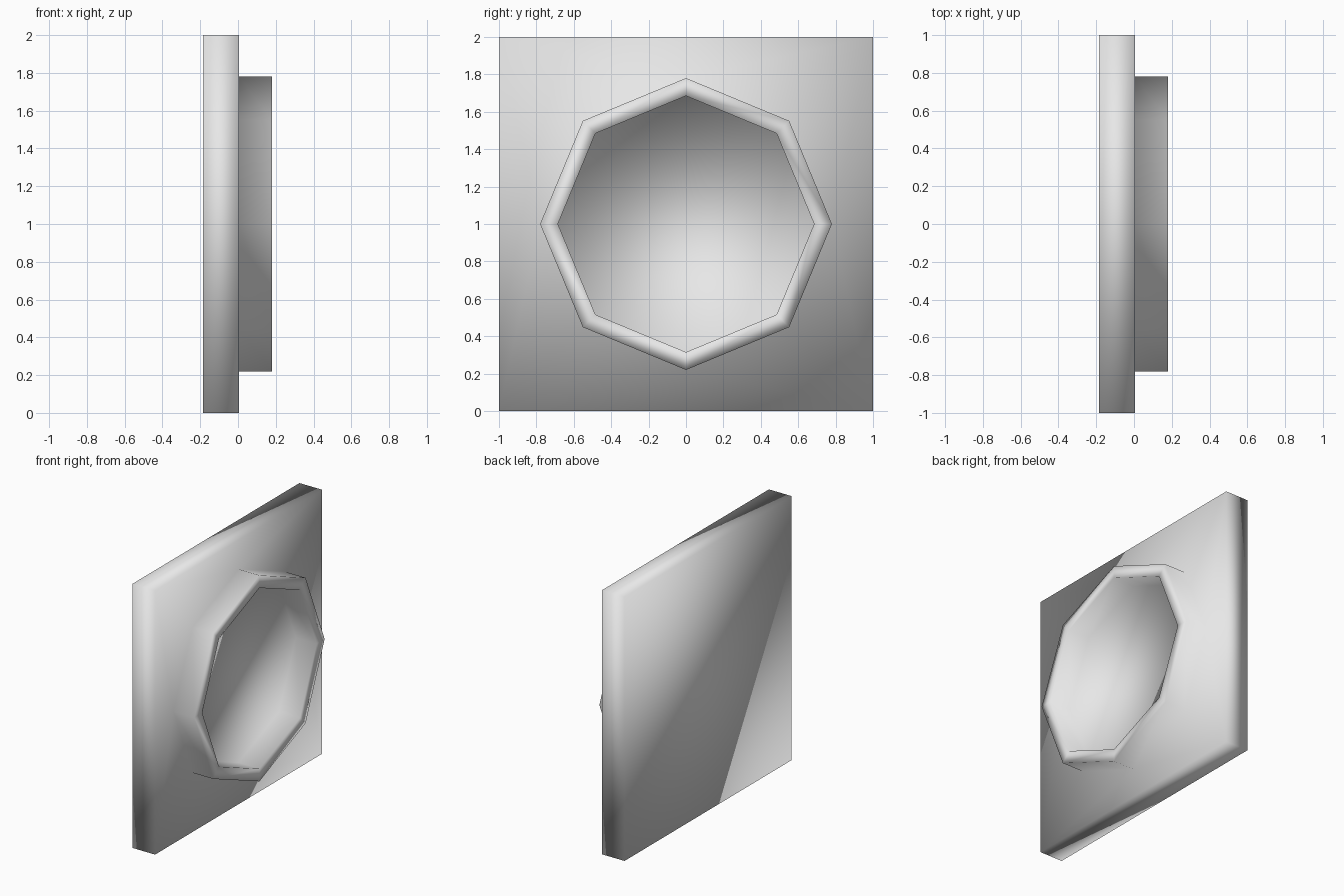
import bpy, bmesh, math

if "Cube" in bpy.data.objects:
    bpy.data.objects.remove(bpy.data.objects["Cube"])

# Main dimensions (the panel faces +x)
BACK, FRONT, RIM = -0.185, 0.005, 0.18
R_OUT, R_IN, FLOOR = 0.78, 0.685, 0.005

grey = bpy.data.materials.new("plain grey")
grey.diffuse_color = (0.8, 0.8, 0.8, 1)
grey.use_nodes = True
grey.node_tree.nodes["Principled BSDF"].inputs["Base Color"].default_value = grey.diffuse_color

bm = bmesh.new()


def loop(x, radius, sides, turn=0.0):
    """Ring of vertices around the x axis."""
    step = 2 * math.pi / sides
    return [bm.verts.new((x, radius * math.cos(turn + i * step),
                          1 + radius * math.sin(turn + i * step)))
            for i in range(sides)]


def bridge(a, b):
    n = len(a)
    for i in range(n):
        j = (i + 1) % n
        bm.faces.new((a[i], a[j], b[j], b[i]))


# Square slab
corner = math.sqrt(2)
back = loop(BACK, corner, 4, math.pi / 4)
front = loop(FRONT, corner, 4, math.pi / 4)
bm.faces.new(back[::-1])
bridge(back, front)

# Octagonal collar: outer wall, rim, inner wall and floor
base = loop(FRONT, R_OUT, 8)
outer = loop(RIM, R_OUT, 8)
inner = loop(RIM, R_IN, 8)
floor = loop(FLOOR, R_IN, 8)
for a, b in ((base, outer), (outer, inner), (inner, floor)):
    bridge(a, b)
bm.faces.new(floor)

# Slab front, filled between the square and the octagon
for i in range(4):
    k, c = 2 * i, front[i]
    mid, nxt = base[k + 1], base[(k + 2) % 8]
    bm.faces.new((base[k], c, mid))
    bm.faces.new((mid, c, nxt))
    bm.faces.new((nxt, c, front[(i + 1) % 4]))

bmesh.ops.recalc_face_normals(bm, faces=bm.faces)
for f in bm.faces:
    f.smooth = True

mesh = bpy.data.meshes.new("wall_panel")
bm.to_mesh(mesh)
bm.free()
mesh.materials.append(grey)
panel = bpy.data.objects.new("wall_panel", mesh)
bpy.context.collection.objects.link(panel)
